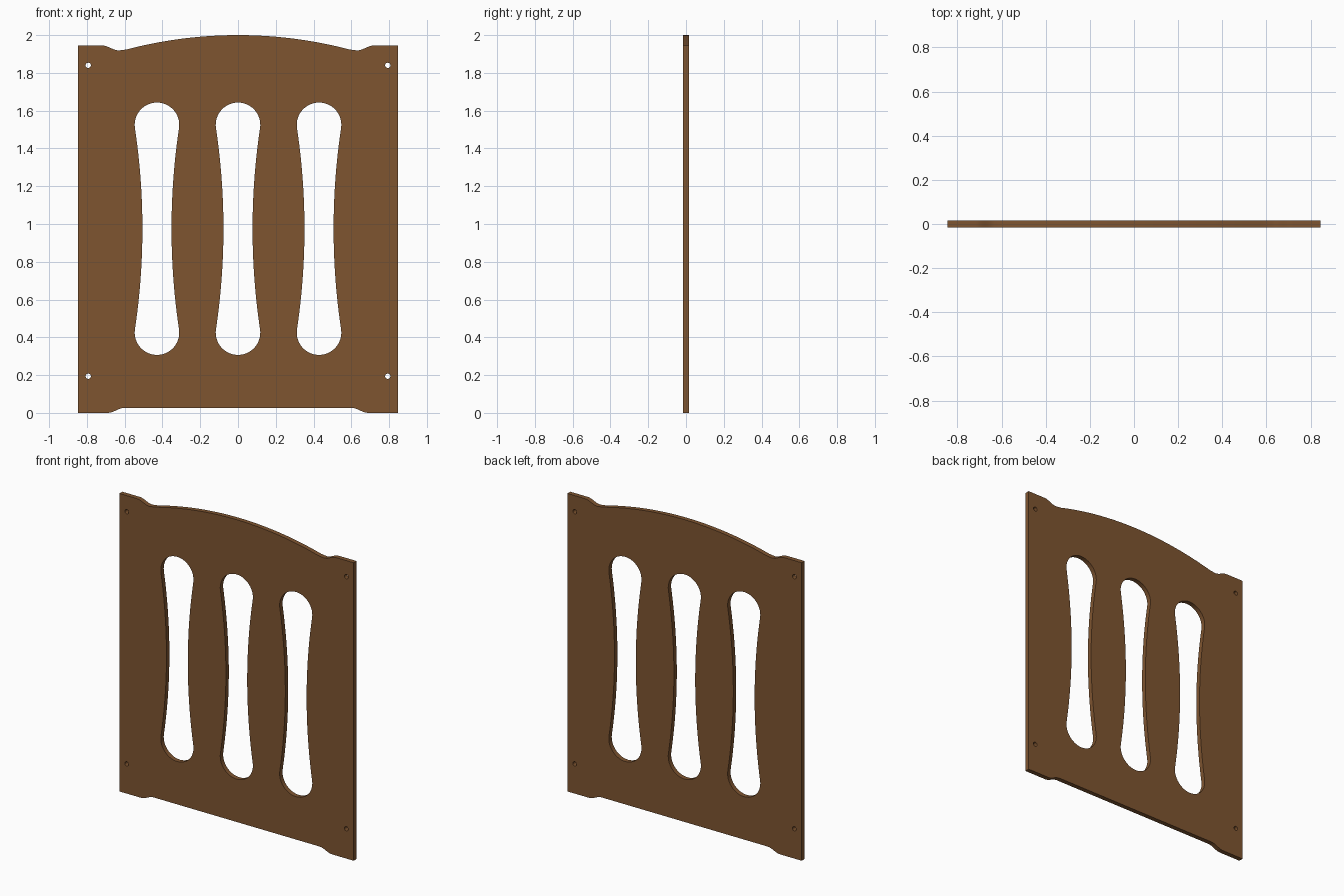
import bpy, bmesh
from math import sin, cos, pi, atan2, hypot, sqrt

if "Cube" in bpy.data.objects:
    bpy.data.objects.remove(bpy.data.objects["Cube"])

HALF_W, THICK = 0.846, 0.03


def arc(cx, cz, r, a0, a1, n):
    return [(cx + r * cos(a0 + (a1 - a0) * i / n), cz + r * sin(a0 + (a1 - a0) * i / n))
            for i in range(n + 1)]


def ease(x0, z0, x1, z1, n=8):
    # S-shaped step between two levels
    return [(x0 + (x1 - x0) * i / n, z0 + (z1 - z0) * (1 - cos(pi * i / n)) / 2)
            for i in range(n + 1)]


def outline():
    # right half from bottom centre to top centre, then mirrored
    half = ease(0.60, 0.027, 0.69, 0.0)
    half += [(HALF_W, 0.0), (HALF_W, 1.945)]
    half += ease(0.72, 1.945, 0.63, 1.919)
    drop, span = 0.076, 0.59
    r = (span ** 2 + drop ** 2) / (2 * drop)
    a = atan2(2 - drop - (2 - r), span)
    half += arc(0, 2 - r, r, a, pi / 2, 20)
    return half + [(-x, z) for x, z in reversed(half[:-1])]


def slot(cx):
    # round ends joined by long inward arcs tangent to them
    r, waist, mid, reach = 0.118, 0.077, 0.975, 0.55
    big = (reach ** 2 + waist ** 2 - r ** 2) / (2 * (r - waist))
    t = atan2(reach, big + waist)
    pts = arc(cx, mid + reach, r, -t, pi + t, 28)
    pts += arc(cx - big - waist, mid, big, t, -t, 24)[1:-1]
    pts += arc(cx, mid - reach, r, pi - t, 2 * pi + t, 28)
    pts += arc(cx + big + waist, mid, big, pi + t, pi - t, 24)[1:-1]
    return pts


def circle(cx, cz, r, n=20):
    return arc(cx, cz, r, 0, 2 * pi, n)[:-1]


# slatted panel: outline, three slots, four screw holes
loops = [outline()] + [slot(x) for x in (-0.429, 0, 0.429)]
loops += [circle(x, z, 0.014) for x in (-0.793, 0.793) for z in (0.194, 1.84)]

curve = bpy.data.curves.new("slatted_panel", 'CURVE')
curve.dimensions = '2D'
curve.fill_mode = 'BOTH'
curve.extrude = THICK / 2
for pts in loops:
    s = curve.splines.new('POLY')
    s.points.add(len(pts) - 1)
    for p, (x, z) in zip(s.points, pts):
        p.co = (x, z, 0, 1)
    s.use_cyclic_u = True

panel = bpy.data.objects.new("slatted_panel", curve)
bpy.context.collection.objects.link(panel)
panel.rotation_euler = (pi / 2, 0, 0)
bpy.context.view_layer.objects.active = panel
panel.select_set(True)
bpy.ops.object.convert(target='MESH')
panel = bpy.context.object
bpy.ops.object.transform_apply(location=False, rotation=True, scale=False)

# weld caps to the rim
bm = bmesh.new()
bm.from_mesh(panel.data)
bmesh.ops.remove_doubles(bm, verts=bm.verts, dist=1e-5)
bmesh.ops.recalc_face_normals(bm, faces=bm.faces)
bm.to_mesh(panel.data)
bm.free()
bpy.ops.object.shade_smooth_by_angle(angle=pi / 6)

wood = bpy.data.materials.new("brown_wood")
wood.diffuse_color = (0.21, 0.09, 0.03, 1)
wood.use_nodes = True
wood.node_tree.nodes["Principled BSDF"].inputs["Base Color"].default_value = wood.diffuse_color
panel.data.materials.clear()
panel.data.materials.append(wood)
